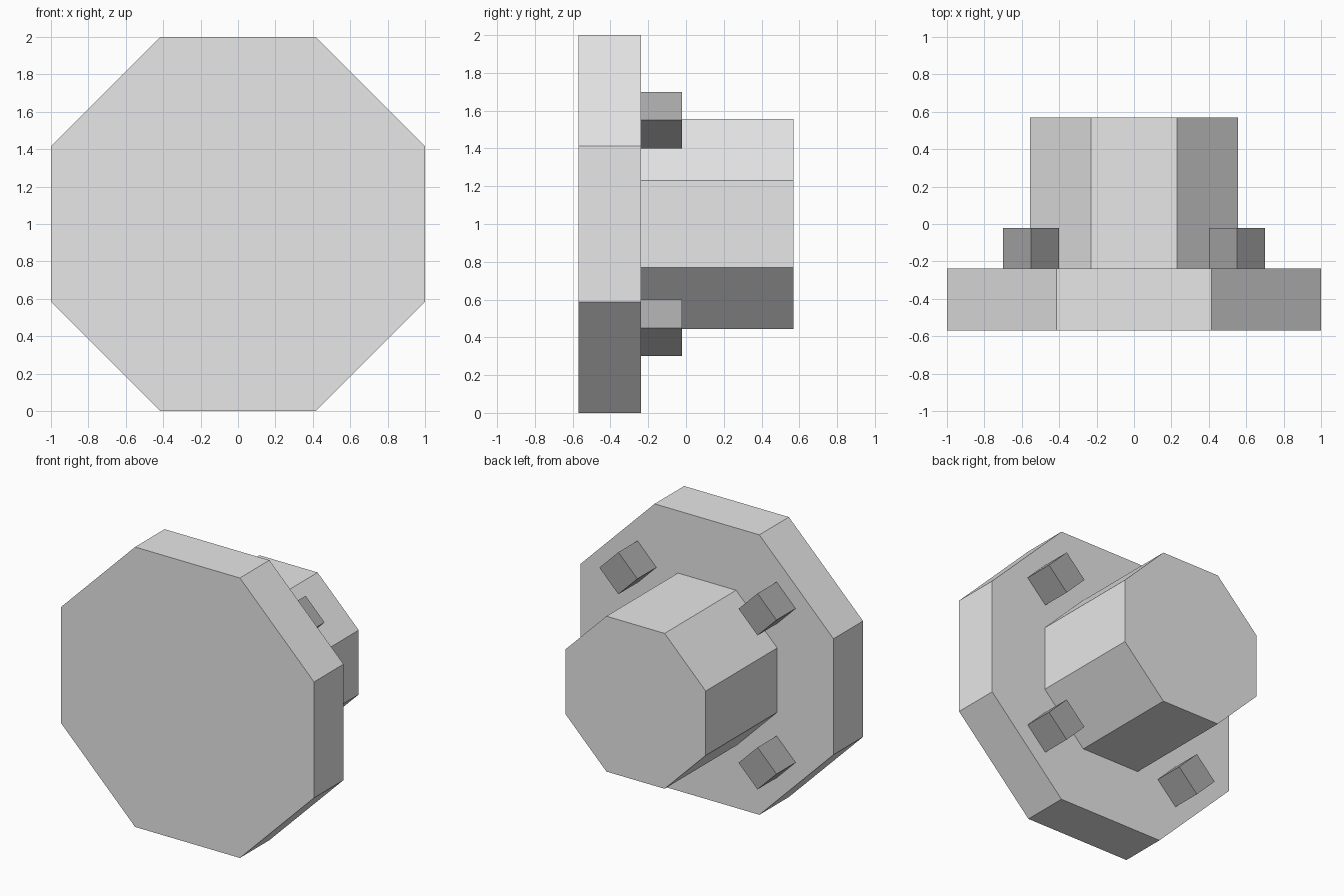
import bpy, bmesh, math

if "Cube" in bpy.data.objects:
    bpy.data.objects.remove(bpy.data.objects["Cube"])


def material(name, value):
    mat = bpy.data.materials.new(name)
    mat.diffuse_color = (value, value, value, 1)
    mat.use_nodes = True
    mat.node_tree.nodes["Principled BSDF"].inputs["Base Color"].default_value = mat.diffuse_color
    return mat


def prism(name, sides, radius, y0, y1, x, z, turn, mat):
    """Regular prism running along y, flat shaded."""
    bm = bmesh.new()
    ring = [bm.verts.new((radius * math.cos(turn + i * math.tau / sides), y0,
                          radius * math.sin(turn + i * math.tau / sides)))
            for i in range(sides)]
    cap = bm.faces.new(ring)
    out = bmesh.ops.extrude_face_region(bm, geom=[cap], use_keep_orig=True)
    moved = [v for v in out["geom"] if isinstance(v, bmesh.types.BMVert)]
    bmesh.ops.translate(bm, verts=moved, vec=(0, y1 - y0, 0))
    bmesh.ops.recalc_face_normals(bm, faces=bm.faces)
    mesh = bpy.data.meshes.new(name)
    bm.to_mesh(mesh)
    bm.free()
    mesh.materials.append(mat)
    obj = bpy.data.objects.new(name, mesh)
    obj.location = (x, 0, z)
    bpy.context.collection.objects.link(obj)
    return obj


light_grey = material("light grey", 0.8)
dark_grey = material("dark grey", 0.41)

EIGHTH = math.pi / 8
OCT = 1 / math.cos(EIGHTH)      # flat-to-centre distance -> corner radius

# Octagonal front plate and the hub behind it
prism("front_plate", 8, 1.0 * OCT, -0.57, -0.237, 0, 1, EIGHTH, light_grey)
prism("rear_hub", 8, 0.555 * OCT, -0.237, 0.57, 0, 1, EIGHTH, light_grey)

# Four diamond-shaped bolts around the hub
for side, sx in (("left", -1), ("right", 1)):
    for level, sz in (("lower", -1), ("upper", 1)):
        prism(f"bolt_{level}_{side}", 4, 0.15, -0.237, -0.022,
              sx * 0.55, 1 + sz * 0.55, 0, dark_grey)
